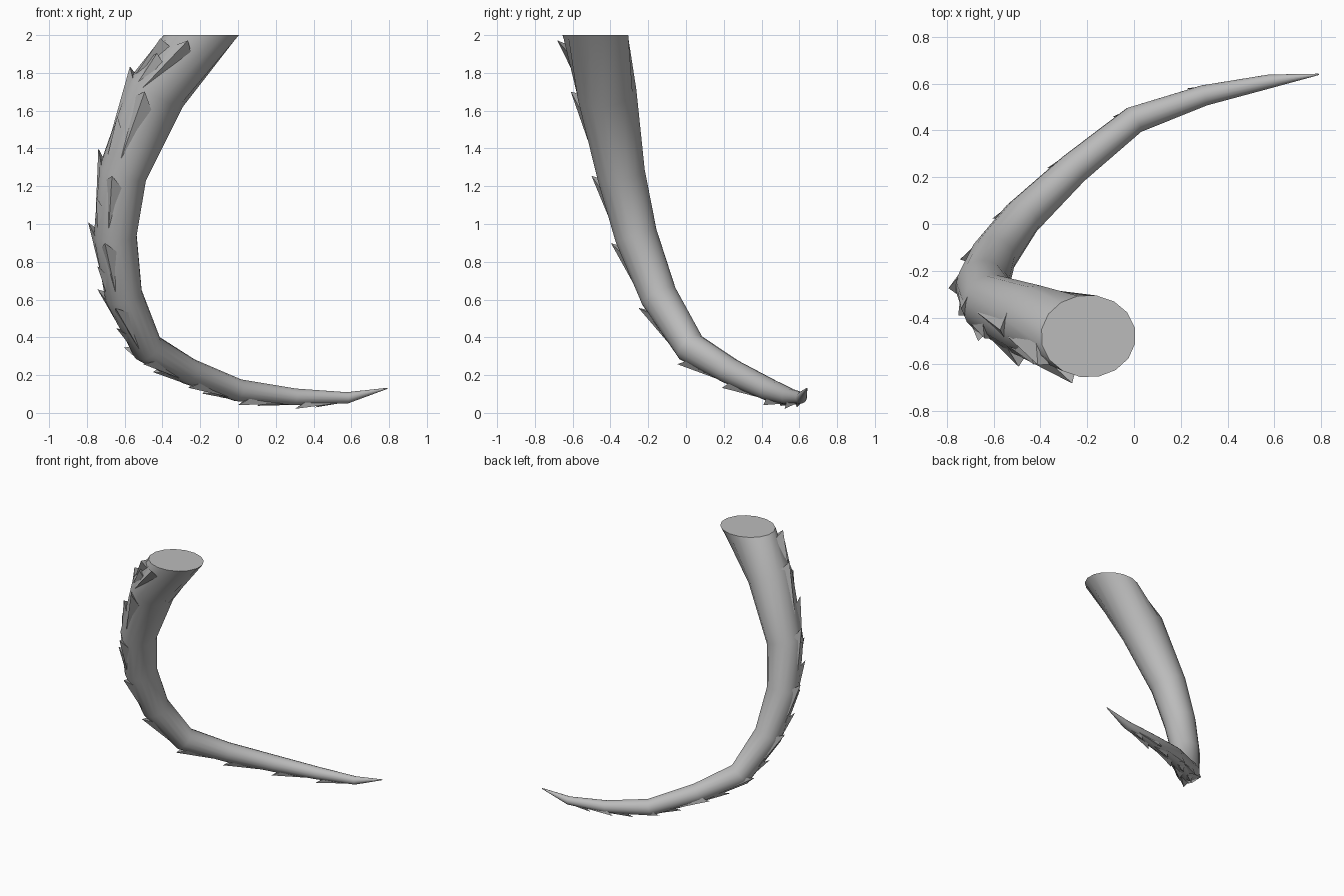
import bpy, bmesh, math
from mathutils import Vector

cube = bpy.data.objects.get("Cube")
if cube:
    bpy.data.objects.remove(cube, do_unlink=True)

gray = bpy.data.materials.new("horn gray")
gray.use_nodes = True
COLOR = (0.5, 0.5, 0.5, 1)
gray.diffuse_color = COLOR
gray.node_tree.nodes["Principled BSDF"].inputs["Base Color"].default_value = COLOR

# Centre line from the cut base to the tip: x, y, z, radius
PATH = [
    (-0.195, -0.48, 2.0, 0.188), (-0.43, -0.42, 1.70, 0.16),
    (-0.61, -0.345, 1.27, 0.13), (-0.65, -0.265, 0.94, 0.115),
    (-0.605, -0.145, 0.62, 0.10), (-0.48, 0.025, 0.345, 0.085),
    (-0.26, 0.235, 0.22, 0.07), (0.0, 0.445, 0.12, 0.06),
    (0.3, 0.55, 0.085, 0.045), (0.58, 0.61, 0.08, 0.03),
    (0.79, 0.64, 0.13, 0.003)]
FOCUS = Vector((0.3, 0.3, 1.2))   # inside of the bend
SIDES = 16
centres = [Vector(p[:3]) for p in PATH]


def ring_point(i, angle, lift=0.0, scale=1.0):
    """Point on ring i; angle zero faces the outside of the bend."""
    c, r = centres[i], PATH[i][3] * scale + lift
    if i == 0:
        t = Vector((0, 0, -1))
    else:
        t = (centres[min(i + 1, len(PATH) - 1)] - centres[i - 1]).normalized()
    u = c - FOCUS
    u = (u - t * u.dot(t)).normalized()
    d = (u * math.cos(angle) + t.cross(u) * math.sin(angle)) * r
    if i == 0:
        d.x, d.y = d.x * 1.08, d.y * 0.94
    return c + d


def surface(s, angle, lift=0.0, scale=1.0):
    """Point at a fractional position along the horn."""
    s = min(max(s, 0), len(PATH) - 1.001)
    i = int(s)
    p = ring_point(i, angle, lift, scale).lerp(
        ring_point(i + 1, angle, lift, scale), s - i)
    p.z = min(max(p.z, 0), 2)
    return p


def finish(bm, name, angle):
    bmesh.ops.recalc_face_normals(bm, faces=bm.faces)
    mesh = bpy.data.meshes.new(name)
    bm.to_mesh(mesh)
    bm.free()
    mesh.materials.append(gray)
    ob = bpy.data.objects.new(name, mesh)
    bpy.context.collection.objects.link(ob)
    bpy.ops.object.select_all(action="DESELECT")
    ob.select_set(True)
    bpy.context.view_layer.objects.active = ob
    bpy.ops.object.shade_smooth_by_angle(angle=math.radians(angle))


# Tapered body with a flat cut at the base
bm = bmesh.new()
rings = [[bm.verts.new(ring_point(i, math.tau * k / SIDES)) for k in range(SIDES)]
         for i in range(len(PATH))]
for a, b in zip(rings, rings[1:]):
    for k in range(SIDES):
        n = (k + 1) % SIDES
        bm.faces.new((a[k], a[n], b[n], b[k]))
bm.faces.new(rings[0])
bm.faces.new(rings[-1])
finish(bm, "horn_body", 35)

# Slivers on the outer side, lifted at the end nearer the base
bm = bmesh.new()


def sliver(s, angle, length, width, lift):
    tip = bm.verts.new(surface(s + length, angle, scale=0.99))
    left = bm.verts.new(surface(s + 0.22 * length, angle - width, scale=0.96))
    right = bm.verts.new(surface(s + 0.15 * length, angle + width, scale=0.96))
    peak = bm.verts.new(surface(s, angle, lift))
    root = bm.verts.new(surface(s + 0.2 * length, angle, scale=0.85))
    for face in ((tip, left, peak), (tip, peak, right), (left, root, peak),
                 (peak, root, right), (tip, root, left), (tip, right, root)):
        bm.faces.new(face)


for i in range(len(PATH) - 2):
    lift = 0.018 + 0.14 * PATH[i][3]
    if i:
        sliver(i - 0.18, 0.62, 0.8, 0.42, lift)
        sliver(i, -0.62, 0.8, 0.42, lift)
    sliver(i + 0.4, 0.05, 0.75, 0.4, lift * 0.7)
sliver(0.08, 0.35, 0.8, 0.4, 0.045)
sliver(0.1, -0.4, 0.9, 0.35, 0.04)
finish(bm, "bark_slivers", 20)
